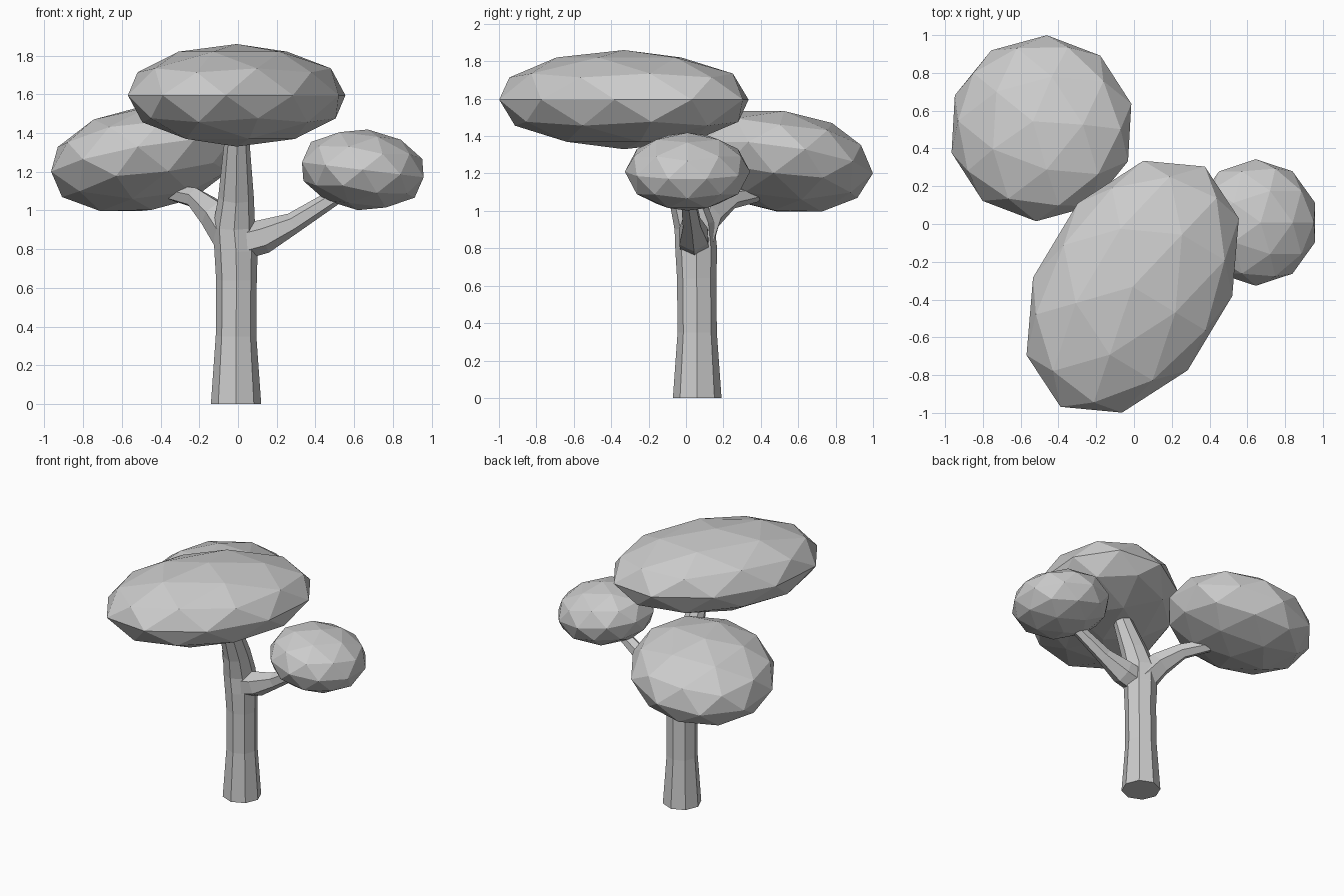
import bpy, bmesh
from math import radians, tau, cos, sin
from mathutils import Vector

if "Cube" in bpy.data.objects:
    bpy.data.objects.remove(bpy.data.objects["Cube"])


def limb(name, stations, sides):
    """Capped tapering tube through (x, y, z, radius) stations."""
    bm = bmesh.new()
    pts = [Vector(s[:3]) for s in stations]
    rings = []
    for i, s in enumerate(stations):
        a, b = pts[max(i - 1, 0)], pts[min(i + 1, len(pts) - 1)]
        q = Vector((0, 0, 1)).rotation_difference((b - a).normalized())
        rings.append([bm.verts.new(pts[i] + q @ Vector((s[3] * cos(tau * k / sides),
                                                       s[3] * sin(tau * k / sides), 0)))
                      for k in range(sides)])
    for lo, hi in zip(rings, rings[1:]):
        for k in range(sides):
            n = (k + 1) % sides
            bm.faces.new((lo[k], lo[n], hi[n], hi[k]))
    bm.faces.new(rings[0][::-1])
    bm.faces.new(rings[-1])
    bmesh.ops.recalc_face_normals(bm, faces=bm.faces)
    me = bpy.data.meshes.new(name)
    bm.to_mesh(me)
    bm.free()
    ob = bpy.data.objects.new(name, me)
    bpy.context.collection.objects.link(ob)


def foliage(name, centre, radii, angles):
    """Flattened low-poly leaf cluster."""
    bpy.ops.mesh.primitive_ico_sphere_add(subdivisions=2, radius=1, location=centre,
                                          rotation=[radians(a) for a in angles])
    ob = bpy.context.object
    ob.name = name
    ob.scale = radii


# trunk, leaning forward into the top canopy
limb("trunk", [(-.01, .06, 0, .13), (-.01, .06, .35, .105), (-.008, .057, .64, .105),
               (-.01, .055, .79, .112), (-.02, .045, .92, .108),
               (-.01, .0, 1.07, .092), (-.005, -.13, 1.39, .062)], 8)

# side branches
limb("right_branch", [(.0, .045, .83, .09), (.13, .04, .865, .088),
                      (.285, .03, .935, .055), (.5, .01, 1.07, .042), (.58, .01, 1.12, .04)], 6)
limb("left_branch", [(-.02, .06, .84, .1), (-.12, .12, .98, .085),
                     (-.22, .24, 1.065, .055), (-.33, .37, 1.09, .045), (-.38, .42, 1.15, .04)], 6)

# leaf clusters
foliage("top_canopy", (-.007, -.332, 1.595), (.502, .742, .265), (0, 0, -31))
foliage("right_canopy", (.645, .008, 1.21), (.333, .335, .21), (0, 7, 0))
foliage("left_canopy", (-.49, .507, 1.265), (.502, .495, .268), (0, 12.5, 141))
